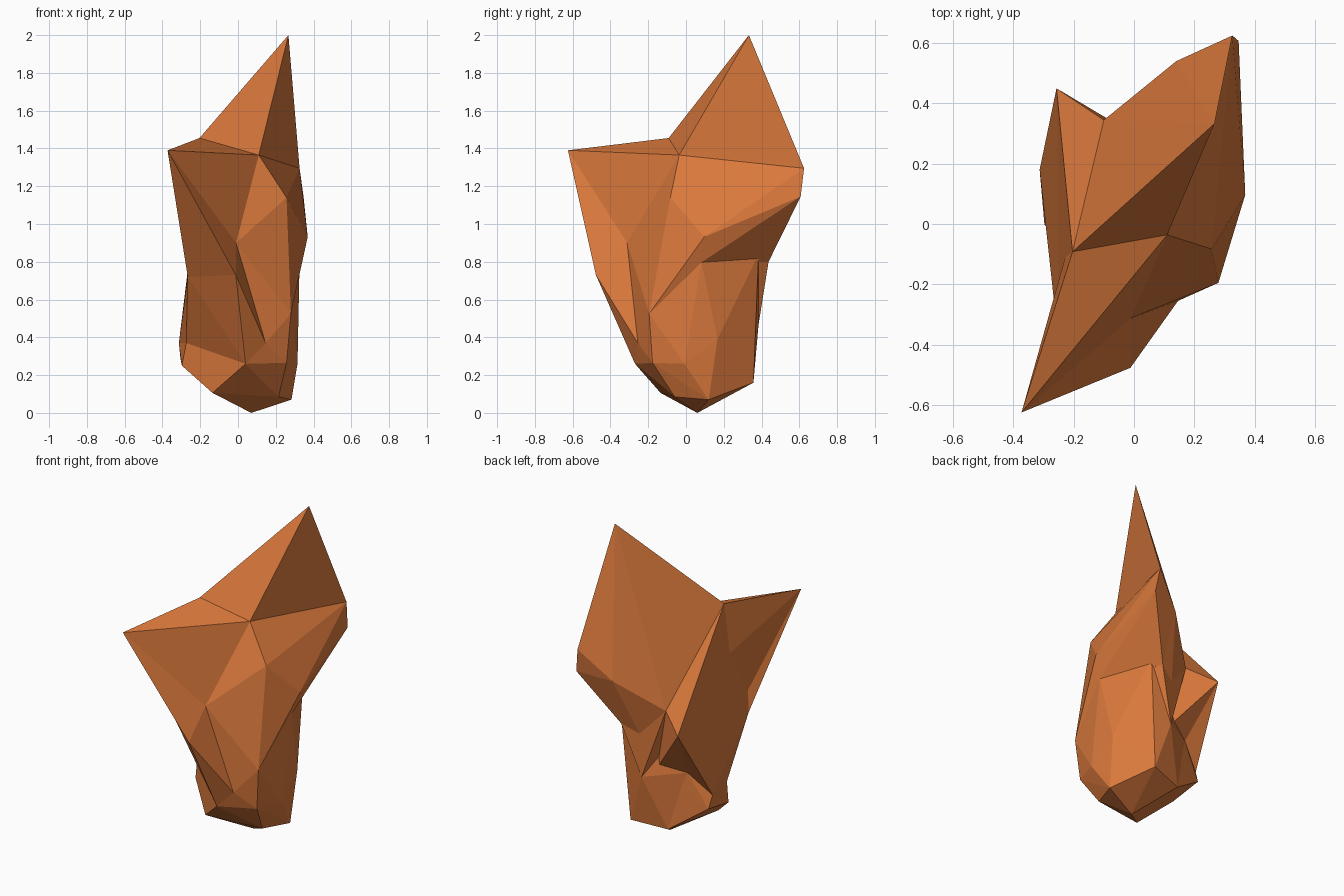
import bpy, bmesh

if "Cube" in bpy.data.objects:
    bpy.data.objects.remove(bpy.data.objects["Cube"])

# Corner points of the faceted rock, grouped by region
top = {
    "peak": (.267, .333, 2.0), "tip": (-.373, -.625, 1.39),
    "saddle": (-.204, -.092, 1.455), "mid": (.11, -.036, 1.365),
    "rear": (.326, .625, 1.295), "rear_low": (.347, .607, 1.145),
    "back": (.14, .54, 1.11), "notch": (-.10, .345, .91),
    "wing": (-.257, .45, .83),
    "shoulder": (.257, -.083, 1.14), "elbow": (.369, .097, .932),
}
middle = {
    "valley": (-.01, -.312, .90), "chin": (-.012, -.477, .73),
    "left": (-.266, -.25, .72), "left_up": (-.25, -.265, .85), "knee": (.146, -.255, .37),
    "hip": (.28, -.195, .525), "under_r": (.326, .082, .797),
    "under_m": (.19, .384, .84), "under_b": (.15, .437, .80),
    "neck_b": (-.01, .303, .51), "neck_l": (-.18, .242, .50),
    "neck_r": (.044, .384, .467),
}
bottom = {
    "foot": (.07, .06, 0), "foot_r": (.283, .12, .07), "foot_f": (.214, -.06, .085),
    "toe_r": (.257, -.177, .265), "toe": (.04, -.27, .26), "toe_l": (-.135, -.135, .106),
    "side_l": (-.297, -.003, .25), "bulge_l": (-.313, .18, .37), "bulge_low": (-.305, .21, .29),
    "heel": (.14, .357, .16), "heel_l": (-.067, .273, .30), "heel_lip": (-.08, .295, .133),
    "ledge_l": (-.274, -.02, .37), "side_r": (.315, -.008, .26), "flank_r": (.30, .167, .39),
}
P = {**top, **middle, **bottom}

clay = bpy.data.materials.new("orange clay")
clay.diffuse_color = (.70, .19, .045, 1)
clay.use_nodes = True
clay.node_tree.nodes["Principled BSDF"].inputs["Base Color"].default_value = clay.diffuse_color


def chunk(name, corners):
    """One convex, flat-shaded piece of rock stretched over the named corners."""
    bm = bmesh.new()
    for c in corners.split():
        bm.verts.new(P[c])
    bmesh.ops.convex_hull(bm, input=bm.verts[:])
    bmesh.ops.delete(bm, geom=[v for v in bm.verts if not v.link_faces], context='VERTS')
    bmesh.ops.recalc_face_normals(bm, faces=bm.faces[:])
    me = bpy.data.meshes.new(name)
    bm.to_mesh(me)
    bm.free()
    me.materials.append(clay)
    ob = bpy.data.objects.new(name, me)
    bpy.context.collection.objects.link(ob)


# Tall blade with the peak, the shoulder under it and the overhang below
chunk("peak_blade", "peak saddle mid rear back notch")
chunk("shoulder", "saddle mid rear rear_low back notch elbow shoulder")
chunk("overhang", "rear_low back notch elbow under_r under_m under_b shoulder")
# Pointed left blade, the wing behind it and the side under the wing
chunk("left_blade", "tip saddle mid valley left_up notch")
chunk("left_wing", "saddle left_up wing notch valley")
chunk("left_side", "left_up left wing valley ledge_l bulge_l neck_l")
chunk("wing_underside", "wing notch valley neck_l neck_b")
# Front ridge from tip to toe
chunk("front_ridge", "tip valley chin knee left_up left")
chunk("front_lower", "valley chin knee left toe ledge_l")
# Body and neck between the blades and the foot
chunk("core", "mid shoulder valley knee hip elbow under_r under_m neck_b neck_l notch")
chunk("neck", "under_m under_b notch neck_b neck_r")
chunk("neck_back", "under_b back notch neck_b")
# Foot, in two halves with a cleft at the back
chunk("base_right", "knee hip under_r under_m neck_b neck_r neck_l heel heel_l heel_lip "
      "foot foot_r foot_f toe_r toe side_r flank_r")
chunk("base_left", "knee neck_b neck_l heel_l heel_lip foot foot_f toe toe_l side_l "
      "bulge_l bulge_low ledge_l")
